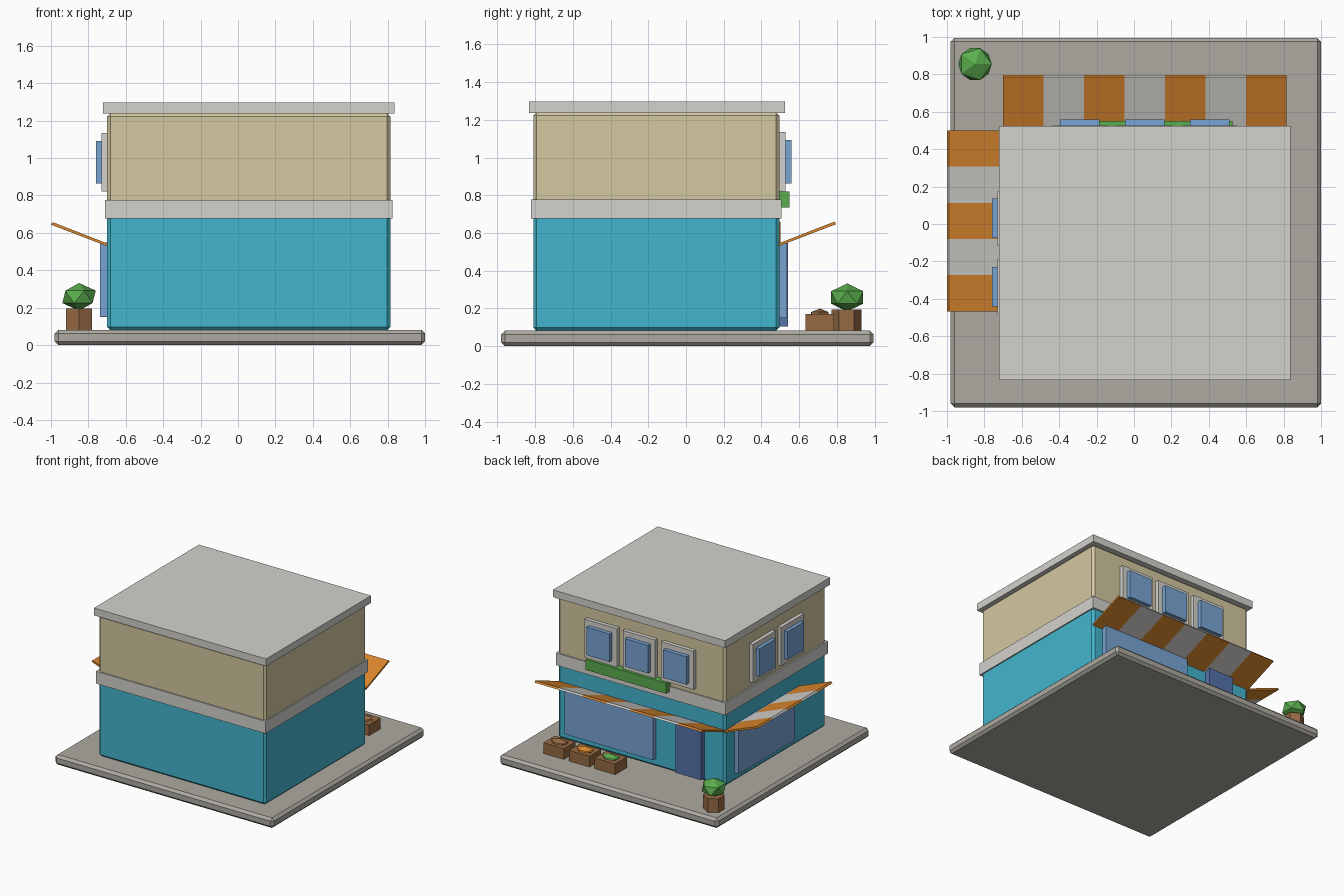
import bpy, bmesh, math

if "Cube" in bpy.data.objects:
    bpy.data.objects.remove(bpy.data.objects["Cube"])


def material(name, r, g, b):
    lin = [(c / 255 / 12.92) if c < 10 else ((c / 255 + 0.055) / 1.055) ** 2.4 for c in (r, g, b)]
    m = bpy.data.materials.new(name)
    m.diffuse_color = (*lin, 1)
    m.use_nodes = True
    m.node_tree.nodes["Principled BSDF"].inputs["Base Color"].default_value = m.diffuse_color
    return m


TRIM = material("light_grey_trim", 211, 210, 205)
BEIGE = material("beige_wall", 212, 200, 161)
TEAL = material("teal_wall", 67, 181, 205)
STONE = material("grey_paving", 173, 170, 161)
ORANGE = material("orange", 219, 135, 46)
GREEN = material("leaf_green", 91, 172, 78)
BROWN = material("brown_wood", 150, 106, 68)
GLASS = material("blue_glass", 120, 164, 212)
DOOR = material("dark_blue_door", 84, 115, 170)


def finish(name, bm, *mats):
    bmesh.ops.recalc_face_normals(bm, faces=bm.faces)
    me = bpy.data.meshes.new(name)
    bm.to_mesh(me)
    bm.free()
    for m in mats:
        me.materials.append(m)
    ob = bpy.data.objects.new(name, me)
    bpy.context.collection.objects.link(ob)
    return ob


def box(name, mat, x, y, z, bevel=0):
    """Box from (min, max) ranges on each axis, optionally chamfered."""
    bm = bmesh.new()
    bmesh.ops.create_cube(bm, size=1)
    for v in bm.verts:
        for i, (lo, hi) in enumerate((x, y, z)):
            v.co[i] = (lo + hi) / 2 + v.co[i] * (hi - lo)
    if bevel:
        bmesh.ops.bevel(bm, geom=list(bm.edges), offset=bevel, segments=1, affect='EDGES')
    return finish(name, bm, mat)


def ball(name, mat, centre, radii):
    """Faceted low-poly ellipsoid."""
    bm = bmesh.new()
    bmesh.ops.create_icosphere(bm, subdivisions=1, radius=1)
    for v in bm.verts:
        v.co = [c + r * p for c, r, p in zip(centre, radii, v.co)]
    return finish(name, bm, mat)


def awning(name, stripes, start, end, place):
    """Tilted striped slab; place(along, out, z) gives the world position."""
    profile = [(0, 0.53), (0, 0.545), (0.295, 0.66), (0.305, 0.647)]
    bm = bmesh.new()
    rings = []
    for i in range(stripes + 1):
        t = start + (end - start) * i / stripes
        rings.append([bm.verts.new(place(t, o, z)) for o, z in profile])
    for i in range(stripes):
        for k in range(4):
            j = (k + 1) % 4
            f = bm.faces.new((rings[i][k], rings[i][j], rings[i + 1][j], rings[i + 1][k]))
            f.material_index = i % 2
    bm.faces.new(rings[0])
    bm.faces.new(rings[-1])
    return finish(name, bm, ORANGE, TRIM)


# Paving and building body
box("paving_slab", STONE, (-0.98, 1.0), (-0.98, 0.995), (0, 0.082), 0.02)
box("ground_floor", TEAL, (-0.70, 0.815), (-0.81, 0.495), (0.08, 0.72), 0.018)
box("upper_floor", BEIGE, (-0.70, 0.815), (-0.81, 0.495), (0.70, 1.24), 0.018)
box("floor_band", TRIM, (-0.712, 0.825), (-0.822, 0.507), (0.677, 0.777))
box("flat_roof", TRIM, (-0.722, 0.838), (-0.833, 0.525), (1.237, 1.297))

# Upper windows: frame plus raised pane, on the back and the left
for i, x in enumerate((-0.29, 0.057, 0.405)):
    box(f"back_window_frame_{i}", TRIM, (x - 0.147, x + 0.147), (0.48, 0.527), (0.82, 1.135))
    box(f"back_window_pane_{i}", GLASS, (x - 0.105, x + 0.105), (0.50, 0.56), (0.863, 1.092))
for i, y in enumerate((0.03, -0.335)):
    box(f"left_window_frame_{i}", TRIM, (-0.73, -0.68), (y - 0.147, y + 0.147), (0.82, 1.135))
    box(f"left_window_pane_{i}", GLASS, (-0.76, -0.70), (y - 0.105, y + 0.105), (0.863, 1.092))
box("flower_box", GREEN, (-0.205, 0.527), (0.49, 0.55), (0.735, 0.82))

# Shop windows and door
box("back_shop_window", GLASS, (-0.075, 0.725), (0.48, 0.535), (0.15, 0.548))
box("left_shop_window", GLASS, (-0.737, -0.68), (-0.36, 0.37), (0.15, 0.548))
box("door", DOOR, (-0.515, -0.285), (0.48, 0.54), (0.105, 0.548))

# Striped awnings
awning("back_awning", 7, -0.70, 0.815, lambda t, o, z: (t, 0.492 + o, z))
awning("left_awning", 5, 0.50, -0.467, lambda t, o, z: (-0.695 - o, t, z - 0.003))

# Produce crates
for i, (x, mat) in enumerate(((0.65, BROWN), (0.417, ORANGE), (0.185, GREEN))):
    box(f"crate_{i}", BROWN, (x - 0.093, x + 0.093), (0.635, 0.785), (0.08, 0.17))
    ball(f"produce_{i}", mat, (x, 0.71, 0.165), (0.08, 0.055, 0.034))

# Hexagonal planter and bush
bm = bmesh.new()
rings = [[bm.verts.new((-0.85 + 0.08 * math.sin(k * math.pi / 3),
                        0.852 + 0.08 * math.cos(k * math.pi / 3), z)) for k in range(6)]
         for z in (0.08, 0.195)]
for k in range(6):
    j = (k + 1) % 6
    bm.faces.new((rings[0][k], rings[0][j], rings[1][j], rings[1][k]))
for r in rings:
    bm.faces.new(r)
finish("planter", bm, BROWN)
ball("bush", GREEN, (-0.85, 0.855, 0.258), (0.1, 0.1, 0.074))
